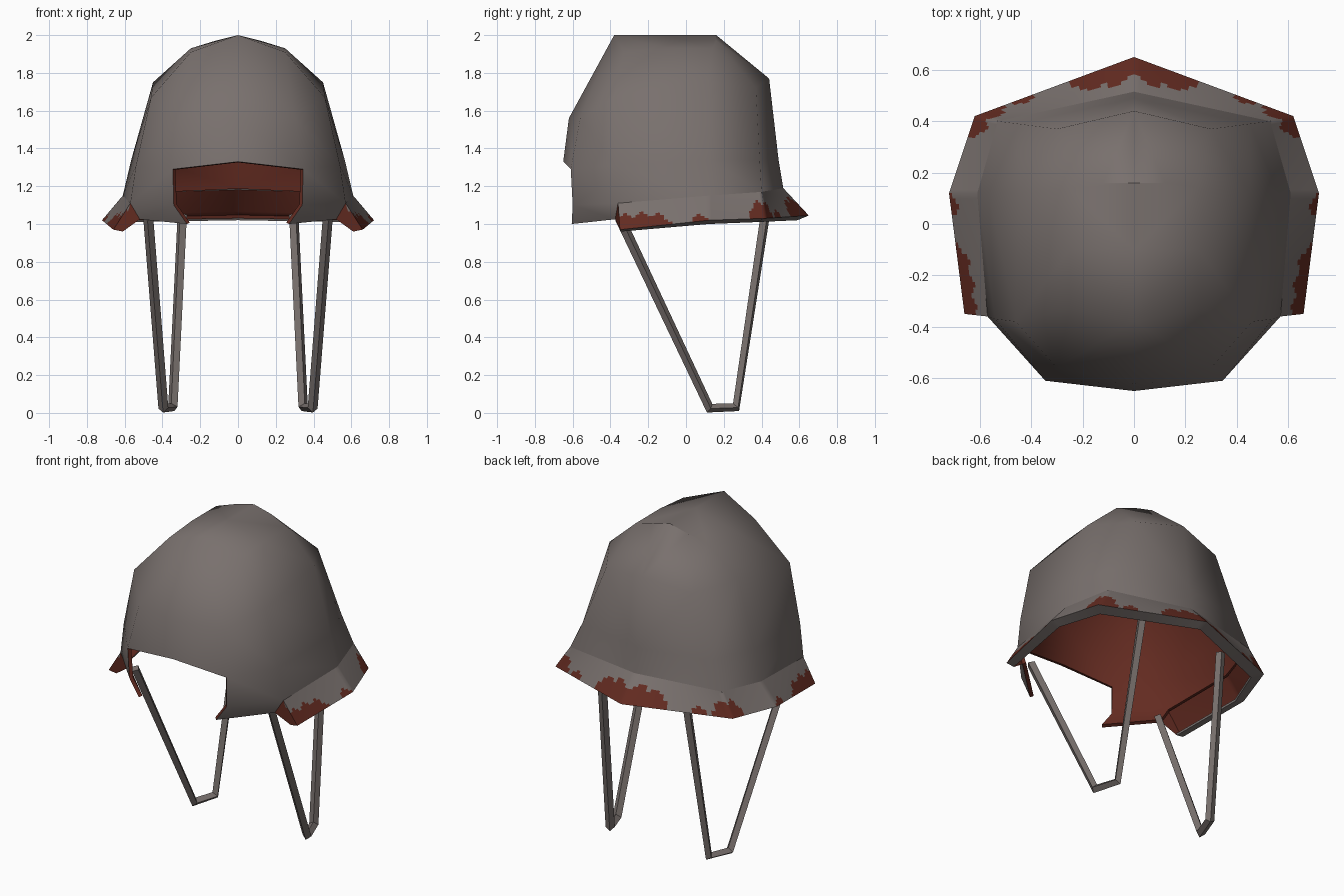
import bpy, bmesh, math
from mathutils import Vector

if "Cube" in bpy.data.objects:
    bpy.data.objects.remove(bpy.data.objects["Cube"], do_unlink=True)


def make_material(name, color):
    mat = bpy.data.materials.new(name)
    mat.use_nodes = True
    mat.diffuse_color = (*color, 1)
    bsdf = mat.node_tree.nodes["Principled BSDF"]
    bsdf.inputs["Base Color"].default_value = (*color, 1)
    bsdf.inputs["Roughness"].default_value = 0.8
    return mat


STEEL = make_material("worn grey steel", (0.19, 0.163, 0.154))
RUST = make_material("rust red", (0.125, 0.024, 0.015))


def make_object(name, faces, thickness, rim_rust):
    """Mirror half of a surface across x, weld it and give it thickness."""
    bm = bmesh.new()
    for side in (1, -1):
        for points, slot in faces:
            verts = [bm.verts.new((x * side, y, z)) for x, y, z in points]
            bm.faces.new(verts).material_index = slot
    bmesh.ops.remove_doubles(bm, verts=bm.verts, dist=0.0005)
    bmesh.ops.recalc_face_normals(bm, faces=bm.faces)
    bm.normal_update()
    middle = Vector((0, 0, 1.1))
    if sum(f.calc_area() * f.normal.dot(f.calc_center_median() - middle) for f in bm.faces) < 0:
        bmesh.ops.reverse_faces(bm, faces=bm.faces)
    mesh = bpy.data.meshes.new(name)
    bm.to_mesh(mesh)
    bm.free()
    mesh.materials.append(STEEL)
    mesh.materials.append(RUST)
    obj = bpy.data.objects.new(name, mesh)
    bpy.context.collection.objects.link(obj)
    bpy.ops.object.select_all(action="DESELECT")
    obj.select_set(True)
    bpy.context.view_layer.objects.active = obj
    if thickness:
        mod = obj.modifiers.new("thickness", "SOLIDIFY")
        mod.thickness = thickness
        mod.offset = -1
        mod.material_offset = 1
        mod.material_offset_rim = rim_rust
        bpy.ops.object.modifier_apply(modifier=mod.name)
    bpy.ops.object.shade_smooth_by_angle(angle=math.radians(58))
    return obj


# Rings of the left half, from front centre round to back centre
crown = [(0, -.38, 2), (.25, -.33, 1.91), (.25, -.1, 1.93),
         (.25, .14, 1.93), (.12, .16, 1.97), (0, .16, 2)]
upper = [(0, -.62, 1.56), (.3, -.56, 1.56), (.46, -.38, 1.67),
         (.45, .12, 1.75), (.3, .37, 1.72), (0, .44, 1.77)]
brow = [(0, -.65, 1.33), (.345, -.61, 1.29), (.54, -.37, 1.31),
        (.565, .12, 1.34), (.45, .39, 1.34), (0, .49, 1.34)]
base = [None, (.34, -.6, 1.1), (.57, -.36, 1.11),
        (.61, .12, 1.15), (.53, .4, 1.17), (0, .515, 1.19)]
tip = [(.66, -.35, .97), (.72, .12, 1.02), (.62, .42, 1.03), (0, .65, 1.045)]
lip = [(.61, -.345, .96), (.66, .12, 1.0), (.565, .37, 1.01), (0, .59, 1.02)]
cheek_front, cheek_back = (.27, -.605, 1.0), (.52, -.375, 1.025)

# Domed shell with an open face
ridge = (0, -.1, 2)
faces = [((crown[0], crown[1], crown[2], ridge), 0),
         ((ridge, crown[2], crown[3], crown[5]), 0),
         ((crown[3], crown[4], crown[5]), 0)]
for high, low, first in ((crown, upper, 0), (upper, brow, 0), (brow, base, 1)):
    for i in range(first, 5):
        faces.append(((high[i], low[i], low[i + 1], high[i + 1]), 0))
faces.append(((base[1], cheek_front, cheek_back, base[2]), 0))
make_object("helmet_shell", faces, 0.022, 1)

# Flared brim, finely divided so that rust can eat into its edge
PATCHES = [(.2, .4, .5), (.92, .1, .25), (1.95, .24, .6), (2.3, .1, .2), (2.85, .28, .65)]


def rust_depth(s):
    depth = 0
    for centre, half, deep in PATCHES:
        t = 1 - ((s - centre) / half) ** 2
        if t > 0:
            depth = max(depth, deep * math.sqrt(t) + .1 * math.sin(31 * s))
    return depth


COLS, ROWS = 22, 10
flare_base = base[2:]
faces = []
for seg in range(3):
    top = [Vector(p) for p in flare_base[seg:seg + 2]]
    low = [Vector(p) for p in tip[seg:seg + 2]]
    under = [Vector(p) for p in lip[seg:seg + 2]]

    def point(c, r):
        u = c / COLS
        return top[0].lerp(top[1], u).lerp(low[0].lerp(low[1], u), r / ROWS)

    for c in range(COLS):
        depth = rust_depth(seg + (c + .5) / COLS)
        for r in range(ROWS):
            slot = 1 if 1 - (r + .5) / ROWS < depth else 0
            faces.append(((point(c, r), point(c, r + 1), point(c + 1, r + 1), point(c + 1, r)), slot))
        a, b = under[0].lerp(under[1], c / COLS), under[0].lerp(under[1], (c + 1) / COLS)
        faces.append(((point(c, ROWS), a, b, point(c + 1, ROWS)), 0))
make_object("flared_brim", faces, 0.012, 0)

# Rusty plates closing the front ends of the brim
make_object("brim_end_plates", [((base[2], tip[0], lip[0], cheek_back), 1)], 0, 0)

# Hanging chin straps
for side, name in ((1, "left_chin_strap"), (-1, "right_chin_strap")):
    curve = bpy.data.curves.new(name, "CURVE")
    curve.dimensions = "3D"
    curve.bevel_depth = 0.027
    curve.bevel_resolution = 0
    curve.use_fill_caps = True
    path = [(.475, -.35, 1.03), (.395, .125, .025), (.345, .265, .03), (.295, .42, 1.05)]
    spline = curve.splines.new("POLY")
    spline.points.add(len(path) - 1)
    for p, (x, y, z) in zip(spline.points, path):
        p.co = (x * side, y, z, 1)
    curve.materials.append(STEEL)
    strap = bpy.data.objects.new(name, curve)
    bpy.context.collection.objects.link(strap)
    bpy.ops.object.select_all(action="DESELECT")
    strap.select_set(True)
    bpy.context.view_layer.objects.active = strap
    bpy.ops.object.convert(target="MESH")
    bpy.ops.object.shade_smooth_by_angle(angle=math.radians(40))
